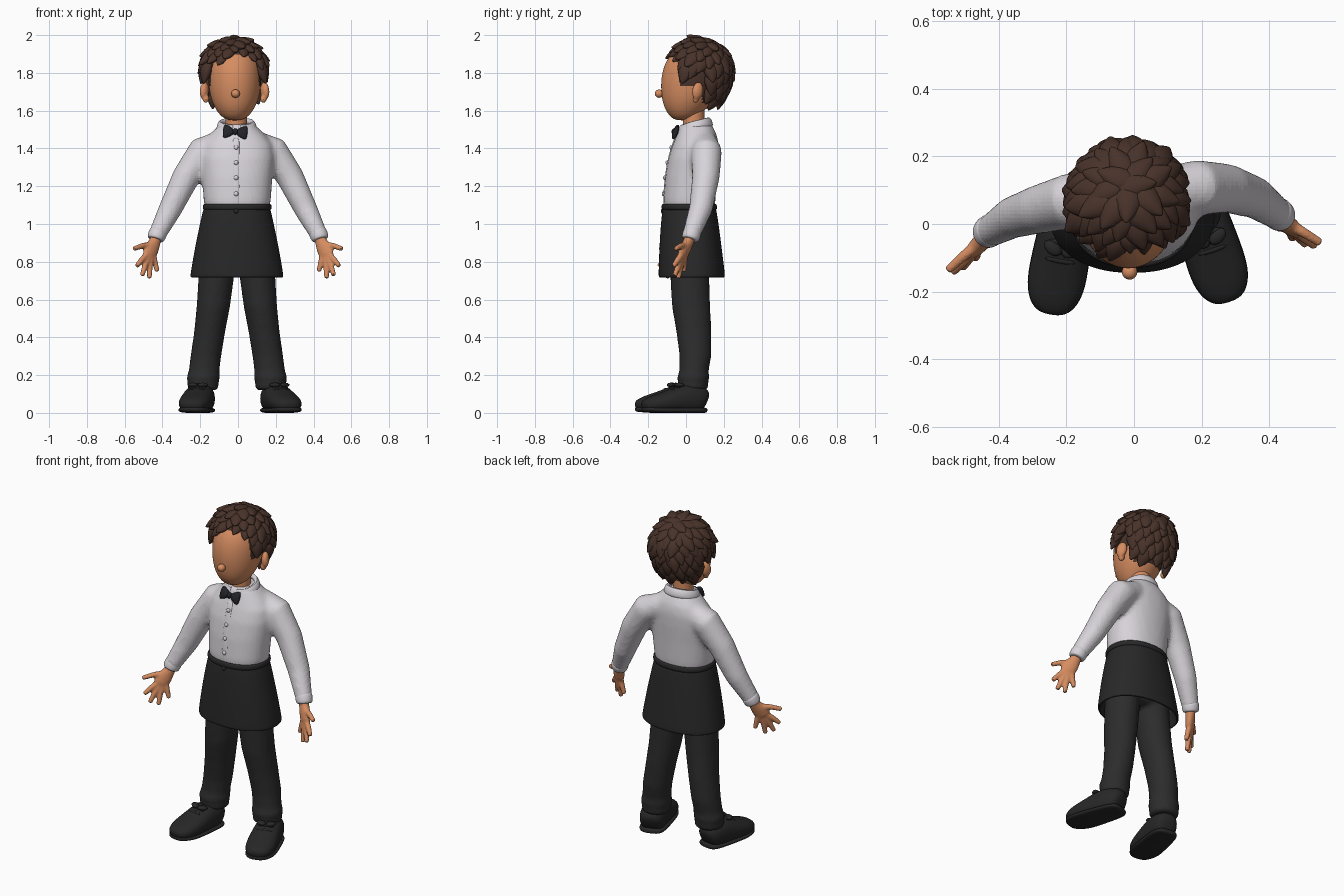
import bpy, bmesh, math, random
from mathutils import Vector, Matrix

random.seed(4)
if "Cube" in bpy.data.objects:
    bpy.data.objects.remove(bpy.data.objects["Cube"])


def material(name, r, g, b):
    m = bpy.data.materials.new(name)
    m.use_nodes = True
    m.diffuse_color = (r, g, b, 1)
    bsdf = next(n for n in m.node_tree.nodes if n.type == 'BSDF_PRINCIPLED')
    bsdf.inputs["Base Color"].default_value = (r, g, b, 1)
    bsdf.inputs["Roughness"].default_value = 0.7
    return m


SKIN = material("warm skin", .67, .265, .12)
HAIR = material("brown hair", .065, .032, .023)
SHIRT = material("white shirt", .68, .65, .69)
APRON = material("black apron", .021, .021, .022)
TROUSERS = material("charcoal trousers", .025, .025, .025)
SHOE = material("black shoe", .02, .02, .021)
BOW = material("bow tie black", .016, .017, .021)


def loft(bm, rings, n=20, ref=None, caps=True, power=2.0):
    """Skin rings (x, y, z, a, b); level rings, or square to the path when ref is given."""
    pts = [Vector(r[:3]) for r in rings]
    loops = []
    for i, (p, r) in enumerate(zip(pts, rings)):
        u, v = Vector((1, 0, 0)), Vector((0, 1, 0))
        if ref:
            t = (pts[min(i + 1, len(pts) - 1)] - pts[max(i - 1, 0)]).normalized()
            u = (Vector(ref) - t * t.dot(Vector(ref))).normalized()
            v = t.cross(u)
        loop = []
        for k in range(n):
            c, s = math.cos(math.tau * k / n), math.sin(math.tau * k / n)
            c = math.copysign(abs(c) ** (2 / power), c)
            s = math.copysign(abs(s) ** (2 / power), s)
            loop.append(bm.verts.new(p + u * (c * r[3]) + v * (s * r[4])))
        loops.append(loop)
    faces = [bm.faces.new((a[k], a[(k + 1) % n], b[(k + 1) % n], b[k]))
             for a, b in zip(loops, loops[1:]) for k in range(n)]
    if caps:
        faces += [bm.faces.new(loops[0]), bm.faces.new(loops[-1])]
    bmesh.ops.recalc_face_normals(bm, faces=faces)


def blob(bm, center, size, rot=None, seg=16):
    m = Matrix.Translation(center) @ (rot or Matrix()) @ Matrix.Diagonal((*size, 1))
    bmesh.ops.create_uvsphere(bm, u_segments=seg, v_segments=seg // 2 + 2, radius=1, matrix=m)


def finish(name, bm, mat, subsurf=0, voxel=0, solid=0, matrix=None):
    me = bpy.data.meshes.new(name)
    if matrix:
        bm.transform(matrix)
    bm.to_mesh(me)
    bm.free()
    ob = bpy.data.objects.new(name, me)
    bpy.context.collection.objects.link(ob)
    if voxel:
        mod = ob.modifiers.new("blend", 'REMESH')
        mod.mode, mod.voxel_size = 'VOXEL', voxel
        mod = ob.modifiers.new("soften", 'SMOOTH')
        mod.factor, mod.iterations = .5, 5
    if solid:
        mod = ob.modifiers.new("cloth", 'SOLIDIFY')
        mod.thickness, mod.offset = solid, 0
    if subsurf:
        ob.modifiers.new("round", 'SUBSURF').levels = subsurf
    ob.data = bpy.data.meshes.new_from_object(
        ob.evaluated_get(bpy.context.evaluated_depsgraph_get()))
    ob.data.name = name
    ob.data.materials.clear()
    ob.data.materials.append(mat)
    ob.data.polygons.foreach_set("use_smooth", [True] * len(ob.data.polygons))
    ob.data.set_sharp_from_angle(angle=math.radians(50))
    return ob


def span(x, rows):
    """Rows of (z, half width, front y, back y) to level rings."""
    return [(x, (f + b) / 2, z, w, (b - f) / 2) for z, w, f, b in rows]


# Shirt: torso and both sleeves blended into one skin
shirt = bmesh.new()
loft(shirt, span(-.004, [(1.07, .165, -.112, .148), (1.12, .178, -.12, .156), (1.25, .187, -.11, .163),
                         (1.35, .196, -.093, .17), (1.42, .188, -.07, .172), (1.47, .15, -.05, .165),
                         (1.53, .09, -.03, .135)]), 32, power=2.2)
for s, ys in ((1, (.1, .108, .105, .078, .025)), (-1, (.07, .07, .045, .02, -.025))):
    path = zip((.08, .185, .275, .358, .432), ys, (1.435, 1.385, 1.25, 1.08, .935),
               (.065, .083, .074, .063, .047))
    loft(shirt, [(s * x, y, z, r, r) for x, y, z, r in path], ref=(0, 1, 0))
    cuff = bmesh.new()
    loft(cuff, [(s * x, ys[4] + d, z, r, r) for x, d, z, r in (
        (.418, .012, .965, .046), (.421, .01, .96, .05), (.437, -.004, .92, .048), (.438, -.005, .916, .04))],
         ref=(0, 1, 0))
    finish(("left" if s > 0 else "right") + "_cuff", cuff, SHIRT, subsurf=1)
finish("shirt", shirt, SHIRT, voxel=.012)

# Button placket and buttons
placket = bmesh.new()
loft(placket, [(-.01, y, z, .02, .006) for z, y in (
    (1.09, -.113), (1.15, -.116), (1.25, -.108), (1.35, -.091), (1.42, -.07), (1.46, -.054))], 8)
finish("placket", placket, SHIRT, subsurf=1)
buttons = bmesh.new()
for z, y in ((1.405, -.079), (1.325, -.1), (1.245, -.113), (1.16, -.12)):
    blob(buttons, (-.01, y, z), (.012, .008, .012), seg=12)
finish("shirt_buttons", buttons, SHIRT)

# Folded collar, open at the front with pointed wings
collar = bmesh.new()
rows = []
for i in range(29):
    a = math.radians(14 + 332 * i / 28)
    back = (1 - math.cos(a)) / 2
    point = math.exp(-((min(a, math.tau - a) - .65) / .4) ** 2) * .03
    rows.append([collar.verts.new((-.007 + rx * math.sin(a), .046 - ry * math.cos(a), z))
                 for rx, ry, z in ((.076, .066, 1.50 + .04 * back), (.088, .076, 1.54 + .035 * back),
                                   (.104, .094, 1.475 + .04 * back - point))])
for a, b in zip(rows, rows[1:]):
    for j in range(2):
        collar.faces.new((a[j], b[j], b[j + 1], a[j + 1]))
finish("collar", collar, SHIRT, subsurf=1, solid=.01)

# Bow tie
bow = bmesh.new()
for s in (-1, 1):
    loft(bow, [(s * x, 0, 0, t, h) for x, t, h in (
        (.005, .01, .012), (.025, .017, .027), (.05, .017, .041), (.067, .009, .041))], 12, ref=(0, 1, 0))
blob(bow, (0, -.006, 0), (.014, .017, .018))
finish("bow_tie", bow, BOW, subsurf=1, matrix=Matrix.Translation((-.015, -.055, 1.487))
       @ Matrix.Rotation(-.35, 4, 'X') @ Matrix.Rotation(.08, 4, 'Y'))

# Apron with waistband and button
apron = bmesh.new()
loft(apron, span(-.006, [(1.1, .166, -.115, .15), (1.0, .188, -.126, .165), (.87, .216, -.134, .182),
                         (.73, .239, -.138, .199), (.72, .24, -.138, .199)]), 40, caps=False, power=2.2)
finish("apron", apron, APRON, subsurf=1, solid=.008)
band = bmesh.new()
loft(band, span(-.004, [(1.078, .174, -.121, .156), (1.09, .175, -.122, .157), (1.104, .172, -.12, .154)]),
     40, caps=False, power=2.2)
finish("waistband", band, APRON, subsurf=1, solid=.009)
knob = bmesh.new()
blob(knob, (-.01, -.124, 1.068), (.013, .009, .013))
finish("apron_button", knob, APRON)

# Trousers: hips and legs
trousers = bmesh.new()
loft(trousers, span(-.004, [(1.06, .15, -.095, .13), (.9, .165, -.09, .135), (.8, .16, -.085, .13),
                            (.76, .11, -.05, .1)]))
for s in (-1, 1):
    loft(trousers, [(s * x - .006, y, z, a, b) for x, y, z, a, b in (
        (.1, .02, .95, .09, .1), (.109, .02, .72, .095, .104), (.125, .027, .56, .089, .102),
        (.144, .042, .43, .083, .094), (.164, .05, .3, .082, .085), (.174, .042, .22, .082, .078),
        (.179, .038, .185, .091, .087), (.179, .038, .16, .081, .079), (.179, .038, .135, .087, .084),
        (.179, .038, .12, .074, .072))])
finish("trousers", trousers, TROUSERS, voxel=.011)

# Shoes: upper, sole and laces, turned outward
for s, name, origin, turn in ((1, "left", (.198, .026, 0), 18), (-1, "right", (-.2, -.002, 0), -10)):
    place = Matrix.Translation(origin) @ Matrix.Rotation(math.radians(turn), 4, 'Z')
    upper, sole, laces = bmesh.new(), bmesh.new(), bmesh.new()
    shape = ((.085, .056, .045, .05), (.06, .072, .072, .076), (0, .076, .08, .084), (-.06, .072, .084, .076),
             (-.12, .06, .087, .061), (-.19, .049, .088, .05), (-.245, .042, .068, .037),
             (-.272, .036, .034, .022))
    loft(upper, [(0, y, z, w, h) for y, z, w, h in shape], ref=(1, 0, 0), power=2.3)
    loft(sole, [(0, y, .014 + .006 * (y < -.24), w + .001, .015) for y, z, w, h in shape],
         ref=(1, 0, 0), power=3)
    for v in upper.verts:
        v.co.z = max(v.co.z, .012)
    for y, z in ((-.055, .146), (-.08, .134), (-.108, .121)):
        blob(laces, (0, y, z), (.046, .01, .011), seg=12)
    for side in (-1, 1):
        blob(laces, (side * .028, -.075, .148), (.03, .02, .012), Matrix.Rotation(side * .5, 4, 'Z'), 12)
    finish(name + "_shoe", upper, SHOE, subsurf=1, matrix=place)
    finish(name + "_sole", sole, SHOE, subsurf=1, matrix=place)
    finish(name + "_laces", laces, SHOE, matrix=place)

# Hands: flat palm, thumb and four spread fingers
DIGITS = (((.455, .89), (.505, .885), (.553, .868)), ((.472, .85), (.51, .81), (.537, .776)),
          ((.468, .84), (.492, .78), (.508, .726)), ((.46, .84), (.467, .77), (.469, .712)),
          ((.452, .85), (.439, .795), (.427, .748)))
for s, name, wrist, slope in ((1, "left", .018, .55), (-1, "right", -.033, .82)):
    hand = bmesh.new()
    at = lambda x, z: (s * x, wrist - slope * (x - .44) - .2 * (.93 - z), z)
    normal = (s * slope, 1, -.2)
    loft(hand, [(*at(x, z), a, b) for x, z, a, b in (
        (.43, .95, .03, .03), (.44, .905, .027, .033), (.457, .87, .025, .045),
        (.469, .84, .022, .044), (.474, .82, .015, .034))], 16, ref=normal)
    for digit in DIGITS:
        loft(hand, [(*at(*p), r, r) for p, r in zip(digit, (.018, .016, .0135))], 10, ref=normal)
    finish(name + "_hand", hand, SKIN, voxel=.005)

# Neck and head; scalp faces take the hair colour
neck = bmesh.new()
loft(neck, [(-.01, .04, z, .058, .058) for z in (1.45, 1.53, 1.62, 1.66)])
finish("neck", neck, SKIN, subsurf=1)
head = bmesh.new()
loft(head, span(-.017, [(1.548, .03, -.05, .02), (1.565, .07, -.083, .06), (1.61, .104, -.114, .11),
                        (1.67, .13, -.13, .16), (1.75, .142, -.135, .2), (1.83, .14, -.122, .21),
                        (1.9, .118, -.085, .18), (1.95, .06, -.01, .12)]), 32)
head = finish("head", head, SKIN, subsurf=2)
head.data.materials.append(HAIR)
for f in head.data.polygons:
    x, y, z = f.center
    f.material_index = int(z > 1.89 or (y > -.035 and z > 1.725) or (y > .085 and z > 1.64))
nose = bmesh.new()
blob(nose, (-.013, -.142, 1.69), (.023, .023, .022))
finish("nose", nose, SKIN)
for s, name in ((1, "left"), (-1, "right")):
    ear = bmesh.new()
    rot = Matrix.Rotation(s * .5, 4, 'Z') @ Matrix.Rotation(-.2, 4, 'X')
    blob(ear, (s * .16 - .018, .062, 1.705), (.022, .032, .048), rot)
    blob(ear, (s * .152 - .018, .052, 1.663), (.018, .018, .024), rot)
    finish(name + "_ear", ear, SKIN, voxel=.005)

# Hair: overlapping leaf-shaped locks fanning out from the crown
hair = bmesh.new()
centre = Vector((-.02, .065, 1.81))
crown = Vector((0, .3, 1)).normalized()
tilt = crown.rotation_difference(Vector((0, 0, 1))).inverted()
COUNT = 150
for i in range(COUNT):
    h = 1 - 2 * (i + .5) / COUNT
    a = i * math.pi * (3 - math.sqrt(5))
    d = tilt @ Vector((math.cos(a) * math.sqrt(1 - h * h), math.sin(a) * math.sqrt(1 - h * h), h))
    rz = .155 if d.z > 0 else .205
    p = centre + Vector((d.x * .158, d.y * .165, d.z * rz))
    if not (p.z > 1.895 - .3 * abs(p.x + .01) or (p.y > 0 and p.z > 1.81) or (p.y > .1 and p.z > 1.66)):
        continue
    out = Vector((d.x / .158, d.y / .165, d.z / rz)).normalized()
    down = (out * out.dot(crown) - crown).normalized()
    down += out * random.uniform(.22, .5) + down.cross(out) * random.uniform(-.35, .35)
    down.normalize()
    side = down.cross(out).normalized()
    up = side.cross(down)
    size = random.uniform(.9, 1.15) * (.72 if p.y < -.02 else 1)
    frame = Matrix((side, up, down)).transposed().to_4x4()
    lock = bmesh.ops.create_uvsphere(hair, u_segments=12, v_segments=9, radius=1)["verts"]
    for v in lock:
        taper = 1 - .6 * max(0, v.co.z) ** 1.5
        v.co = p + frame @ Vector((v.co.x * taper * .042, v.co.y * taper * .029, v.co.z * .07)) * size
finish("hair", hair, HAIR)
